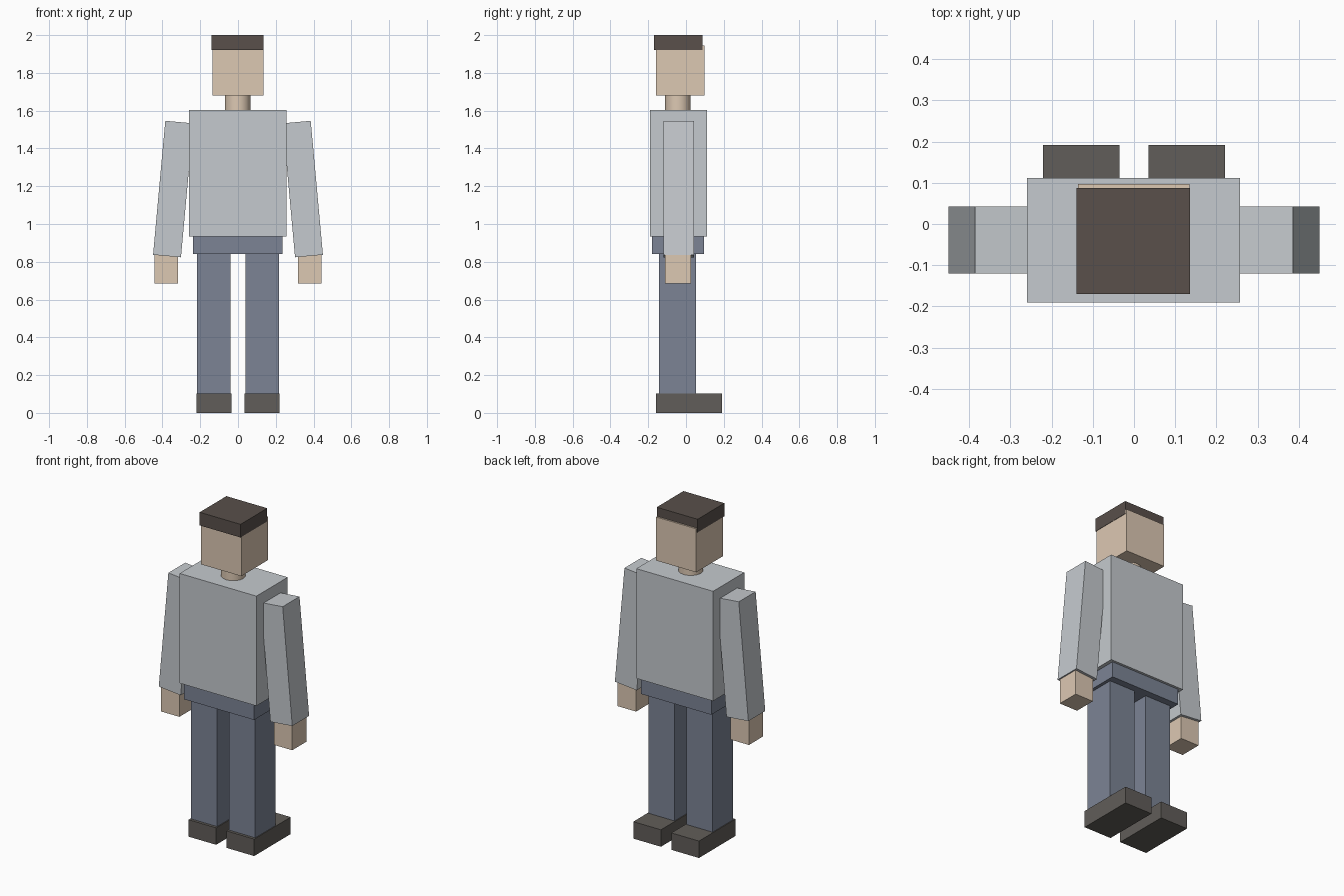
import bpy
import math

if "Cube" in bpy.data.objects:
    bpy.data.objects.remove(bpy.data.objects["Cube"])


def material(name, rgb):
    m = bpy.data.materials.new(name)
    m.diffuse_color = (*rgb, 1)
    m.use_nodes = True
    m.node_tree.nodes["Principled BSDF"].inputs["Base Color"].default_value = m.diffuse_color
    return m


SKIN = material("skin", (0.72, 0.58, 0.45))
SHIRT = material("shirt", (0.56, 0.59, 0.62))
TROUSERS = material("trousers", (0.20, 0.23, 0.30))
SHOES = material("shoe", (0.12, 0.11, 0.10))
HAIR = material("hair", (0.10, 0.08, 0.07))


def block(name, x, y, z, mat, tilt=0):
    """Box from (low, high) ranges on each axis, tilted about y."""
    spans = (x, y, z)
    bpy.ops.mesh.primitive_cube_add(
        size=1, location=[(a + b) / 2 for a, b in spans], rotation=(0, tilt, 0))
    ob = bpy.context.object
    ob.name = name
    ob.scale = [b - a for a, b in spans]
    ob.data.materials.append(mat)
    return ob


def pair(name, x, y, z, mat, tilt=0):
    """The same box on both sides of the body."""
    block(name + "_right", x, y, z, mat, -tilt)
    block(name + "_left", (-x[1], -x[0]), y, z, mat, tilt)


# Head, hair and neck
block("head", (-0.136, 0.134), (-0.16, 0.097), (1.68, 1.945), SKIN)
block("hair", (-0.139, 0.136), (-0.17, 0.087), (1.92, 2.0), HAIR)
bpy.ops.mesh.primitive_cylinder_add(
    vertices=16, radius=0.068, depth=0.12, location=(-0.002, -0.043, 1.64))
neck = bpy.context.object
neck.name = "neck"
neck.data.materials.append(SKIN)
bpy.ops.object.shade_smooth_by_angle(angle=math.radians(40))

# Torso and hips
block("torso", (-0.26, 0.257), (-0.19, 0.111), (0.935, 1.603), SHIRT)
block("hips", (-0.238, 0.235), (-0.181, 0.096), (0.84, 0.96), TROUSERS)

# Legs and shoes, with the toes towards +y
pair("leg", (0.04, 0.216), (-0.143, 0.053), (0.09, 0.86), TROUSERS)
pair("shoe", (0.035, 0.221), (-0.16, 0.191), (0.0, 0.103), SHOES)

# Sleeves leaning outwards, with level hands
pair("arm", (0.2695, 0.4175), (-0.12, 0.042), (0.829, 1.541), SHIRT,
     math.radians(5.2))
pair("hand", (0.318, 0.442), (-0.11, 0.026), (0.684, 0.845), SKIN)
